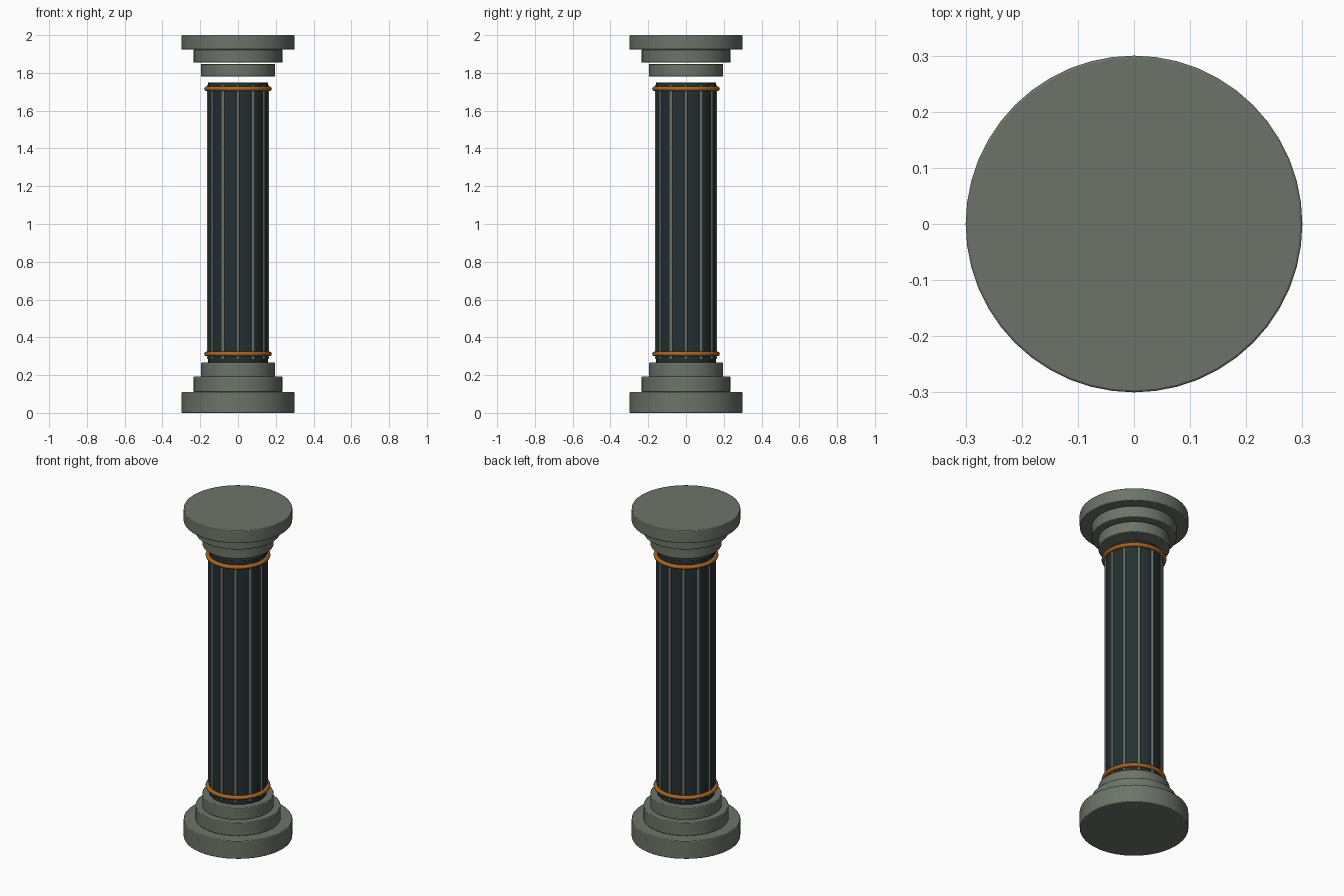
import bpy, math

if "Cube" in bpy.data.objects:
    bpy.data.objects.remove(bpy.data.objects["Cube"])


def material(name, rgb):
    m = bpy.data.materials.new(name)
    m.diffuse_color = (*rgb, 1)
    m.use_nodes = True
    m.node_tree.nodes["Principled BSDF"].inputs["Base Color"].default_value = m.diffuse_color
    return m


stone = material("grey_green_stone", (0.15, 0.175, 0.14))
dark = material("dark_slate", (0.018, 0.030, 0.032))
bronze = material("bronze", (0.40, 0.13, 0.015))


def finish(name, mat):
    ob = bpy.context.object
    ob.name = name
    ob.data.materials.append(mat)
    bpy.ops.object.shade_smooth_by_angle(angle=math.radians(35))
    return ob


def drum(name, r, z0, z1, mat, sides=48, x=0, y=0, bevel=0.0):
    bpy.ops.mesh.primitive_cylinder_add(vertices=sides, radius=r, depth=z1 - z0,
                                        location=(x, y, (z0 + z1) / 2))
    ob = finish(name, mat)
    if bevel:
        b = ob.modifiers.new("edge", "BEVEL")
        b.width = bevel
        b.segments = 2
        b.limit_method = "ANGLE"
    return ob


# Stepped base
drum("base_plinth", 0.30, 0.0, 0.11, stone, bevel=0.004)
drum("base_step", 0.235, 0.11, 0.192, stone, bevel=0.004)
drum("base_collar", 0.197, 0.19, 0.266, stone, bevel=0.004)

# Shaft with twelve raised ribs
drum("shaft", 0.158, 0.25, 1.75, dark, bevel=0.003)
for i in range(12):
    a = i * math.tau / 12
    drum(f"rib_{i + 1}", 0.009, 0.285, 1.735, stone, sides=12,
         x=0.156 * math.cos(a), y=0.156 * math.sin(a))

# Bronze rings
for name, z in (("lower_ring", 0.312), ("upper_ring", 1.716)):
    bpy.ops.mesh.primitive_torus_add(major_radius=0.167, minor_radius=0.012,
                                     major_segments=48, minor_segments=12,
                                     location=(0, 0, z))
    finish(name, bronze)

# Stepped capital, floating just above the shaft
drum("capital_collar", 0.197, 1.78, 1.848, stone, bevel=0.004)
drum("capital_step", 0.235, 1.854, 1.924, stone, bevel=0.004)
drum("capital_slab", 0.30, 1.923, 2.0, stone, bevel=0.004)
